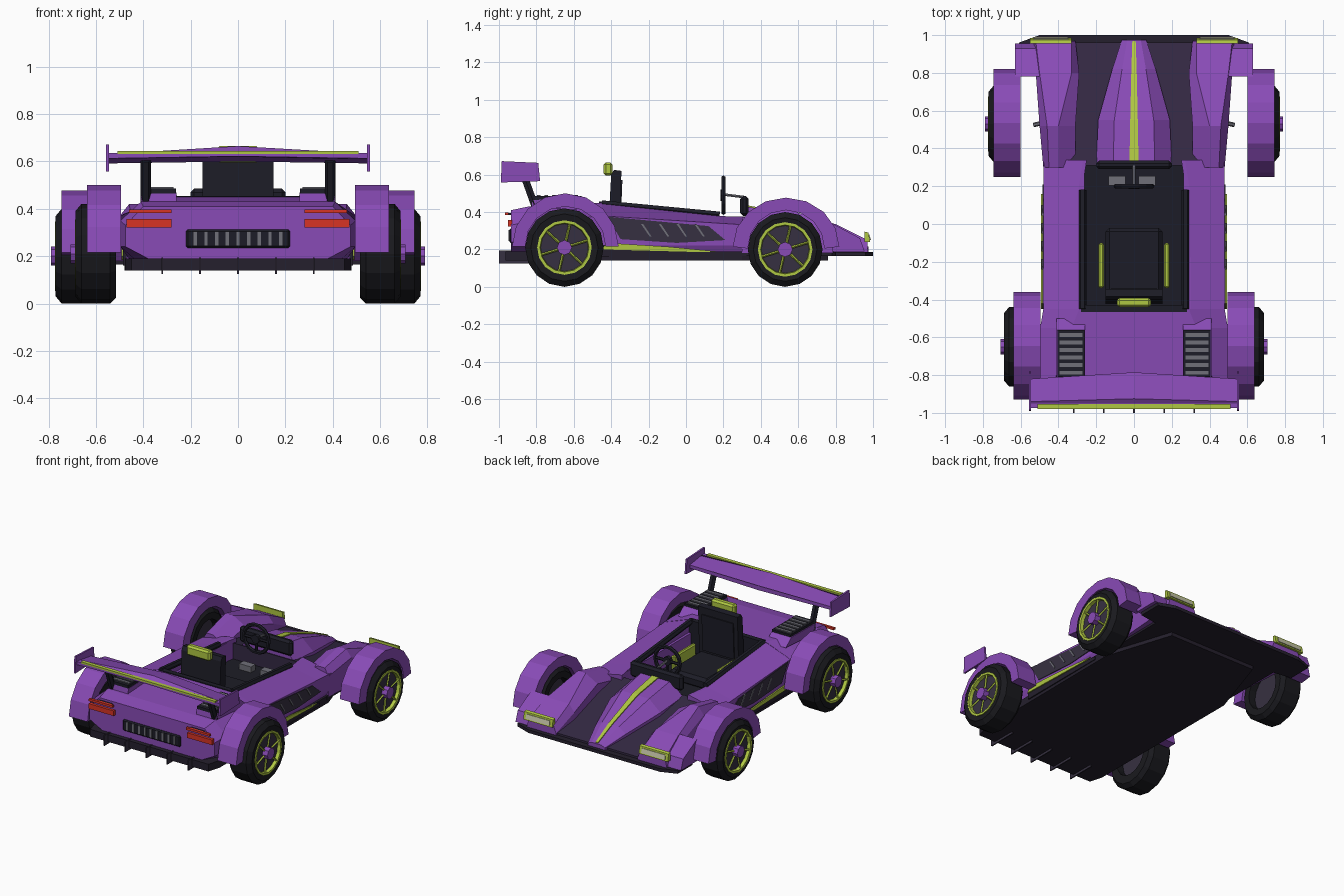
import bpy, bmesh
from math import sin, cos, pi
from mathutils import Vector

cube = bpy.data.objects.get("Cube")
if cube:
    bpy.data.objects.remove(cube, do_unlink=True)


def material(name, r, g, b):
    m = bpy.data.materials.new(name)
    m.use_nodes = True
    m.diffuse_color = (r, g, b, 1)
    m.node_tree.nodes["Principled BSDF"].inputs["Base Color"].default_value = (r, g, b, 1)
    return m


PURPLE = material("purple paint", .25, .07, .47)
LIME = material("lime trim", .43, .57, .055)
BLACK = material("black trim", .012, .012, .02)
RUBBER = material("tyre rubber", .01, .01, .013)
FLOOR = material("dark floor", .018, .014, .026)
DARK = material("dark panel", .037, .03, .052)
VALLEY = material("dark purple panel", .034, .022, .056)
GREY = material("grey metal", .16, .16, .19)
RED = material("red light", .68, .034, .018)
LENS = material("pale lens", .55, .55, .38)


def finish(name, bm, mat, mirror=False, bevel=0):
    bmesh.ops.recalc_face_normals(bm, faces=bm.faces)
    me = bpy.data.meshes.new(name)
    bm.to_mesh(me)
    bm.free()
    me.materials.append(mat)
    ob = bpy.data.objects.new(name, me)
    bpy.context.collection.objects.link(ob)
    if bevel:
        b = ob.modifiers.new("bevel", 'BEVEL')
        b.width, b.segments = bevel, 1
    if mirror:
        ob.modifiers.new("mirror", 'MIRROR')
    return ob


def loft(name, rings, mat, mirror=False, bevel=0, closed=False):
    """Skin a list of equal-length point rings; cap the ends unless closed."""
    bm = bmesh.new()
    vs = [[bm.verts.new(p) for p in ring] for ring in rings]
    n = len(vs[0])
    for a, b in zip(vs, vs[1:] + (vs[:1] if closed else [])):
        for i in range(n):
            j = (i + 1) % n
            bm.faces.new((a[i], a[j], b[j], b[i]))
    if not closed:
        bm.faces.new(vs[0])
        bm.faces.new(vs[-1])
    return finish(name, bm, mat, mirror, bevel)


def sections(name, parts, mat, mirror=False):
    """Loft along y from (y, [(x, z), ...]) sections."""
    return loft(name, [[(x, y, z) for x, z in pts] for y, pts in parts], mat, mirror)


def prism(name, yz, x0, x1, mat, mirror=False):
    return loft(name, [[(x, y, z) for y, z in yz] for x in (x0, x1)], mat, mirror)


def slab(name, half, z0, z1, mat):
    """Flat symmetric plate from the outline of its left half."""
    xy = half + [(-x, y) for x, y in reversed(half)]
    return loft(name, [[(x, y, z) for x, y in xy] for z in (z0, z1)], mat)


def box(name, x0, x1, y0, y1, z0, z1, mat, mirror=False, bevel=0):
    xy = [(x0, y0), (x1, y0), (x1, y1), (x0, y1)]
    return loft(name, [[(x, y, z) for x, y in xy] for z in (z0, z1)], mat, mirror, bevel)


def bar(name, p, q, r, mat, mirror=False, sides=6):
    p, q = Vector(p), Vector(q)
    rot = (q - p).to_track_quat('Z', 'Y')
    ring = [rot @ Vector((r * cos(2 * pi * i / sides), r * sin(2 * pi * i / sides), 0)) for i in range(sides)]
    return loft(name, [[c + v for v in ring] for c in (p, q)], mat, mirror)


def lathe(name, profile, x, y, z, mat, steps=16):
    """Spin an (offset, radius) outline about an x-directed axle."""
    rings = [[(x + o, y + r * cos(t), z + r * sin(t)) for o, r in profile]
             for t in [2 * pi * i / steps for i in range(steps)]]
    return loft(name, rings, mat, True, closed=True)


def sym(half):
    return half + [(-x, z) for x, z in reversed(half)]


# Floor, splitter and diffuser
slab("floor_pan", [(.45, -.965), (.475, -.88), (.48, .3), (.33, .76)], .14, .19, FLOOR)
slab("front_splitter", [(.48, .28), (.48, .78), (.61, .8), (.61, .96), (.5, 1)], .165, .187, FLOOR)
for x in (-.32, -.16, 0, .16, .32):
    box("diffuser_fin", x - .004, x + .004, -1, -.8, .125, .195, DARK)

# Main body
sections("side_pod", [(y, [(a, .18), (.46, .18), (.48, .22), (.48, s), (a + .02, t), (a, t)])
                      for y, a, s, t in ((-.46, .28, .38, .445), (.18, .275, .34, .378), (.34, .25, .33, .375))],
         PURPLE, True)
sections("rear_deck", [(y, sym([(b, .19), (e, .24), (e, s), (w, t)])) for y, b, e, s, w, t in
                       ((-.45, .46, .48, .38, .29, .45), (-.55, .46, .497, .37, .33, .445),
                        (-.84, .44, .497, .35, .41, .43), (-.935, .38, .475, .33, .40, .41))], PURPLE)
sections("nose", [(y, sym([(w, .18), (w, .18 + (t - .18) * .65), (w * .55, t)])) for y, w, t in
                  ((.32, .2, .43), (.55, .19, .39), (.82, .115, .29), (.975, .065, .215))], PURPLE)
prism("nose_valley", [(.31, .18), (.31, .35), (.96, .2), (.96, .18)], -.34, .34, VALLEY)
sections("front_pod", [(y, [(a, .18), (b, .18), (b, t - .05), (d, t), (c, t), (a, t - .05)]) for y, a, b, c, d, t in
                       ((.3, .31, .48, .40, .45, .37), (.52, .31, .50, .40, .46, .42),
                        (.8, .29, .52, .33, .50, .335), (.97, .31, .53, .33, .52, .25))], PURPLE, True)
prism("front_wing_arm", [(.78, .19), (.78, .34), (.93, .26), (.955, .19)], .48, .63, PURPLE, True)
loft("nose_stripe", [[(x, y, z + h) for x, h in ((-w, 0), (w, 0), (w, .007), (-w, .007))]
                     for y, w, z in ((.33, .024, .428), (.55, .02, .39), (.82, .014, .29), (.97, .009, .217))], LIME)

# Side panels, slits and sill stripes
prism("side_panel", [(-.42, .375), (.12, .325), (.21, .25), (-.05, .235), (-.35, .255)], .476, .485, DARK, True)
for i in range(4):
    y = -.24 + i * .095
    prism("side_slit", [(y, .335), (y + .012, .335), (y + .055, .27), (y + .045, .27)], .48, .489, GREY, True)
prism("sill_stripe", [(-.45, .2), (-.42, .235), (-.1, .215), (.16, .19), (.1, .185)], .484, .493, LIME, True)
prism("sill", [(-.45, .16), (-.45, .225), (-.1, .208), (.2, .18), (.2, .16)], .47, .485, FLOOR, True)

# Fenders: arch shells close around each wheel
for name, cy, r, height, x0, x1 in (("rear", -.645, .215, .285, .495, .637), ("front", .535, .205, .262, .60, .745)):
    arch = [pi * i / 8 for i in range(9)]
    rings = [[(x, cy + ry * cos(t), z + rz * sin(t)) for x, ry, z, rz in
              ((x0, .285, .215, height), (x1, .285, .215, height), (x1, r, r, r), (x0, r, r, r))] for t in arch]
    loft(name + "_fender", rings, PURPLE, True)

# Wheels
for name, cy, r, x0, w in (("rear", -.65, .21, .515, .172), ("front", .53, .2, .60, .17)):
    lathe(name + "_tyre", [(0, .13), (0, r - .025), (.025, r), (w - .025, r), (w, r - .03),
                           (w - .005, .14), (w - .04, .13)], x0, cy, r, RUBBER)
    lathe(name + "_rim_ring", [(w - .03, .126), (w - .03, .146), (w + .002, .146), (w + .002, .131)], x0, cy, r, LIME)
    bar(name + "_rim_disc", (x0 + .05, cy, r), (x0 + w - .02, cy, r), .132, DARK, True, 16)
    bar(name + "_hub", (x0 + w - .03, cy, r), (x0 + w + .02, cy, r), .04, PURPLE, True, 8)
    for k in range(6):
        t = pi * k / 3 + .3
        bar(name + "_spoke", (x0 + w - .012, cy + .03 * cos(t), r + .03 * sin(t)),
            (x0 + w - .008, cy + .13 * cos(t), r + .13 * sin(t)), .007, LIME, True, 4)
bar("front_suspension_stub", (.46, .54, .3), (.53, .525, .27), .012, GREY, True)

# Cockpit
box("cockpit_floor", -.28, .28, -.46, .33, .18, .24, BLACK)
box("cockpit_wall", .262, .284, -.46, .32, .2, .37, PURPLE, True)
box("cockpit_back_wall", -.28, .28, -.465, -.43, .2, .455, BLACK)
bar("cockpit_rim", (.272, -.45, .445), (.272, .18, .385), .02, BLACK, True)
box("dashboard", -.2, .2, .29, .335, .38, .485, BLACK, bevel=.015)
for x in (-.09, .07):
    box("pedal", x - .045, x + .045, .205, .255, .24, .28, GREY)
prism("seat_back", [(-.42, .24), (-.40, .6), (-.385, .625), (-.345, .62), (-.36, .24)], -.15, .15, BLACK)
prism("seat_back_pad", [(-.37, .32), (-.355, .57), (-.34, .57), (-.35, .32)], -.12, .12, BLACK)
box("seat_cushion", -.15, .15, -.37, -.02, .23, .31, BLACK, bevel=.02)
box("seat_bolster", .16, .187, -.34, -.1, .24, .36, LIME, True, .008)
box("headrest", -.09, .09, -.44, -.392, .595, .665, LIME, bevel=.012)
bpy.ops.mesh.primitive_torus_add(major_radius=.095, minor_radius=.013, major_segments=14, minor_segments=6,
                                 location=(0, .2, .49), rotation=(pi / 2, 0, 0))
wheel = bpy.context.object
wheel.name = "steering_wheel"
wheel.data.materials.append(BLACK)
bar("steering_column", (0, .19, .495), (0, .31, .48), .008, GREY)
bar("steering_hub", (0, .185, .49), (0, .21, .49), .03, BLACK, sides=8)
for t in (0, pi, -pi / 2):
    bar("steering_spoke", (0, .2, .49), (.09 * cos(t), .2, .49 + .09 * sin(t)), .01, BLACK)

# Headlights: slim units leaning back with the pod nose
prism("headlight_frame", [(.955, .24), (.985, .24), (.975, .29), (.955, .295)], .33, .55, LIME, True)
prism("headlight_lens", [(.98, .25), (.989, .25), (.981, .28), (.972, .28)], .35, .53, LENS, True)

# Tail lights and rear grille
box("tail_light", .28, .47, -.953, -.93, .322, .357, RED, True)
box("upper_tail_light", .28, .46, -.967, -.95, .383, .398, RED, True)
box("upper_light_mount", .3, .40, -.95, -.925, .385, .396, BLACK, True)
box("rear_grille", -.22, .22, -.945, -.92, .235, .312, BLACK, bevel=.008)
for i in range(9):
    x = (i - 4) * .045
    box("grille_bar", x - .007, x + .007, -.95, -.94, .245, .304, GREY)

# Engine louvres on the deck
prism("louvre_hump", [(-.83, .4), (-.82, .465), (-.56, .47), (-.5, .42)], .26, .41, PURPLE, True)
box("louvre_frame", .262, .404, -.82, -.56, .46, .485, BLACK, True)
for i in range(6):
    y = -.797 + i * .04
    box("louvre_slat", .272, .394, y, y + .02, .48, .492, GREY, True)

# Rear wing: swept leading edge, raised centre, flat trailing lip
loft("rear_wing", [[(-.55, y, a), (0, y + s, b), (.55, y, a), (.55, y, a + .022), (0, y + s, c), (-.55, y, a + .022)]
                   for y, s, a, b, c in ((-.975, 0, .613, .622, .637), (-.95, 0, .611, .62, .64),
                                         (-.94, .015, .609, .62, .665), (-.82, .035, .592, .6, .63))], PURPLE)
prism("wing_endplate", [(-.985, .672), (-.79, .663), (-.78, .565), (-.99, .558)], .545, .557, PURPLE, True)
box("wing_stripe", -.51, .51, -.979, -.953, .632, .644, LIME)
bar("wing_strut", (.39, -.87, .605), (.39, -.8, .41), .022, BLACK, True)
